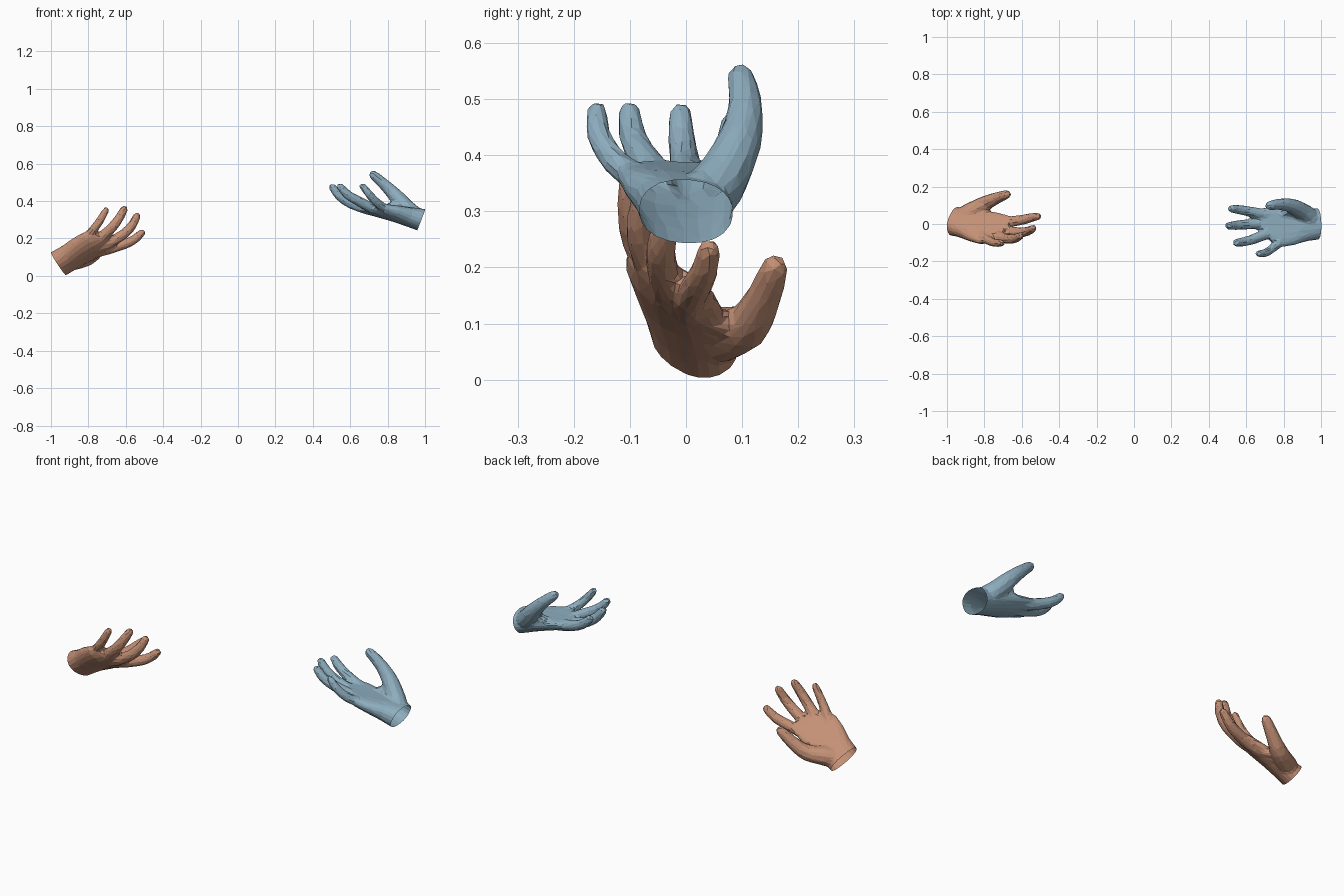
import bpy, bmesh, math
from mathutils import Vector as V

if "Cube" in bpy.data.objects:
    bpy.data.objects.remove(bpy.data.objects["Cube"])


def catmull(pts, steps=3):
    # smooth path through (position, radius) pairs
    out = []
    n = len(pts)
    for i in range(n - 1):
        a, b, c, d = (pts[max(0, min(n - 1, i + k))] for k in (-1, 0, 1, 2))
        for s in range(steps):
            t = s / steps
            f = lambda p, q, r, u: 0.5 * (2 * q + (r - p) * t + (2 * p - 5 * q + 4 * r - u) * t * t
                                          + (3 * q - p - 3 * r + u) * t ** 3)
            out.append((f(a[0], b[0], c[0], d[0]), b[1] + (c[1] - b[1]) * t))
    return out + [pts[-1]]


def loft(bm, rings):
    # closed skin over a list of rings
    vr = [[bm.verts.new(p) for p in r] for r in rings]
    n = len(vr[0])
    for a, b in zip(vr, vr[1:]):
        for i in range(n):
            j = (i + 1) % n
            bm.faces.new((a[i], a[j], b[j], b[i]))
    bm.faces.new(vr[0])
    bm.faces.new(vr[-1])


def tube(bm, pts, up, sides=10):
    # rounded finger along a path
    path = catmull(pts)
    rings = []
    for i, (p, r) in enumerate(path):
        t = (path[min(i + 1, len(path) - 1)][0] - path[max(i - 1, 0)][0]).normalized()
        x = t.cross(up).normalized()
        y = x.cross(t)
        ring = lambda c, q: [c + (x * math.cos(k * math.tau / sides)
                                  + y * math.sin(k * math.tau / sides)) * q for k in range(sides)]
        if i == 0:
            rings += [ring(p - t * r * 0.8, r * 0.5)]
        rings.append(ring(p, r))
    for ang in (35, 62, 80):
        a = math.radians(ang)
        rings.append(ring(p + t * r * math.sin(a), r * math.cos(a)))
    loft(bm, rings)


# palm sections: along, towards little finger, towards palm, half width, half thickness, cup, slant
PALM = [(-0.05, 0, 0.0, .085, .062, 0, 0), (0, 0, 0, .084, .061, 0, 0),
        (.061, .003, -.008, .088, .054, .004, 0), (.132, .010, -.019, .101, .046, .012, 0),
        (.212, .013, -.034, .108, .038, .020, .01), (.275, .005, -.042, .098, .030, .020, .03),
        (.312, -.005, -.046, .084, .021, .016, .05)]


def hand(name, color, wrist, fwd, side, up, fingers, thumb):
    wrist, fwd, side, up = V(wrist), V(fwd).normalized(), V(side).normalized(), V(up).normalized()
    bm = bmesh.new()
    # palm and wrist
    rings = []
    for a, s, n, w, h, cup, slant in PALM:
        ring = []
        for k in range(20):
            c, d = math.cos(k * math.tau / 20), math.sin(k * math.tau / 20)
            u = math.copysign(abs(c) ** 0.9, c)
            v = math.copysign(abs(d) ** 0.9, d)
            ring.append(wrist + fwd * (a - slant * max(u, 0) ** 2) + side * (s + w * u)
                        + up * (n + h * v + cup * u * u))
        rings.append(ring)
    loft(bm, rings)
    # four fingers, each starting inside the palm
    for i, f in enumerate(fingers):
        p = [V(q) for q in f]
        k = 0.88 if i == 3 else 1.0
        tip = p[3] - (p[3] - p[2]).normalized() * 0.014
        start = p[0].lerp(wrist, 0.3) - up * 0.004
        tube(bm, [(start, .026 * k), (p[0], .030 * k), (p[1], .0275 * k), (p[2], .0250 * k), (tip, .021 * k)], up)
    # thumb with its fleshy base
    t = [V(q) for q in thumb]
    tip = t[3] - (t[3] - t[2]).normalized() * 0.020
    tube(bm, [(t[0].lerp(wrist, 0.6), .050), (t[0], .051), (t[1], .042), (t[2], .032), (tip, .025)], up)
    # web between the thumb and the first finger
    root = V(fingers[0][0])
    for a, b, r in ((0.55, 0.35, .034), (0.85, 0.2, .027)):
        p, q = t[0].lerp(t[1], a), root.lerp(wrist, b)
        tube(bm, [(p, r), (p.lerp(q, 0.5) - fwd * 0.008 - up * 0.006, r * 0.85), (q, r * 0.8)], fwd)
    bmesh.ops.recalc_face_normals(bm, faces=bm.faces)
    raw = bpy.data.meshes.new(name + "_raw")
    bm.to_mesh(raw)
    bm.free()
    ob = bpy.data.objects.new(name, raw)
    bpy.context.collection.objects.link(ob)
    # fuse, soften and reduce to facets
    m = ob.modifiers.new("fuse", 'REMESH')
    m.mode, m.voxel_size = 'VOXEL', 0.007
    m = ob.modifiers.new("soften", 'SMOOTH')
    m.factor, m.iterations = 0.5, 8
    m = ob.modifiers.new("facets", 'DECIMATE')
    m.ratio = 0.055
    bpy.context.view_layer.update()
    mesh = bpy.data.meshes.new_from_object(ob.evaluated_get(bpy.context.evaluated_depsgraph_get()))
    ob.modifiers.clear()
    # open wrist
    bm = bmesh.new()
    bm.from_mesh(mesh)
    bmesh.ops.bisect_plane(bm, geom=bm.verts[:] + bm.edges[:] + bm.faces[:], plane_co=wrist,
                           plane_no=fwd, clear_inner=True)
    for f in bm.faces:
        f.smooth = False
    bm.to_mesh(mesh)
    bm.free()
    ob.data = mesh
    bpy.data.meshes.remove(raw)
    mat = bpy.data.materials.new(name + "_colour")
    mat.diffuse_color = color
    mat.use_nodes = True
    mat.node_tree.nodes["Principled BSDF"].inputs["Base Color"].default_value = mat.diffuse_color
    mesh.materials.clear()
    mesh.materials.append(mat)


# finger order: index, middle, ring, little
hand("blue_hand", (.27, .42, .52, 1), (.98, 0, .30), (-.934, -.01, .36), (.03, -.99, .06), (.36, .06, .93),
     [[(.70, .05, .364), (.61, .068, .394), (.555, .078, .425), (.512, .083, .467)],
      [(.70, 0, .354), (.60, -.002, .388), (.54, -.008, .43), (.498, -.010, .484)],
      [(.72, -.05, .362), (.64, -.08, .402), (.585, -.095, .435), (.538, -.102, .486)],
      [(.785, -.092, .360), (.738, -.132, .395), (.70, -.156, .438), (.658, -.159, .49)]],
     [(.915, .055, .345), (.855, .092, .415), (.79, .106, .482), (.71, .096, .552)])

hand("brown_hand", (.55, .28, .18, 1), (-.96, .015, .065), (.848, -.081, .525), (-.397, -.753, .523),
     (-.353, .652, .67),
     [[(-.685, .010, .146), (-.60, .022, .172), (-.55, .034, .198), (-.505, .043, .240)],
      [(-.70, -.035, .170), (-.61, -.045, .224), (-.565, -.038, .272), (-.535, -.02, .330)],
      [(-.74, -.062, .20), (-.675, -.080, .257), (-.635, -.077, .31), (-.602, -.060, .368)],
      [(-.815, -.066, .198), (-.77, -.092, .25), (-.735, -.102, .30), (-.70, -.102, .362)]],
     [(-.88, .062, .080), (-.80, .108, .096), (-.735, .138, .146), (-.668, .163, .213)])
